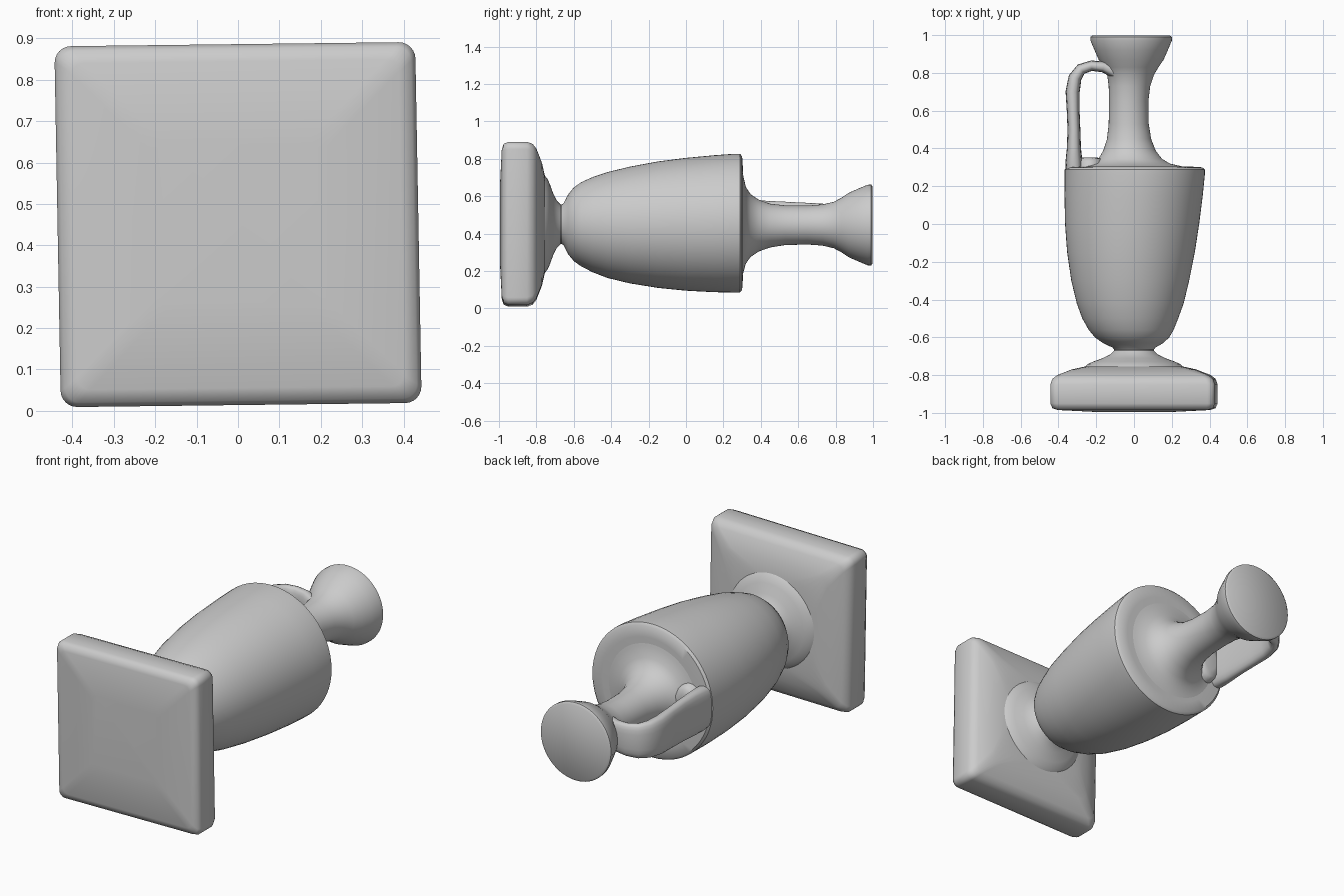
import bpy, bmesh, math
from mathutils import Vector

stone = bpy.data.materials.new("grey stone")
stone.diffuse_color = (0.6, 0.6, 0.6, 1)


def loft(name, rings, angle=40):
    """Skin a list of equal-length point rings and cap both ends."""
    bm = bmesh.new()
    loops = [[bm.verts.new(p) for p in ring] for ring in rings]
    n = len(loops[0])
    for a, b in zip(loops, loops[1:]):
        for i in range(n):
            bm.faces.new((a[i], a[(i + 1) % n], b[(i + 1) % n], b[i]))
    bm.faces.new(loops[0])
    bm.faces.new(loops[-1])
    bmesh.ops.recalc_face_normals(bm, faces=bm.faces)
    mesh = bpy.data.meshes.new(name)
    bm.to_mesh(mesh)
    bm.free()
    mesh.materials.append(stone)
    ob = bpy.data.objects.new(name, mesh)
    bpy.context.collection.objects.link(ob)
    bpy.context.view_layer.objects.active = ob
    ob.select_set(True)
    bpy.ops.object.shade_smooth_by_angle(angle=math.radians(angle))
    ob.select_set(False)
    return ob


def circle(y, r, cx=0.0, cz=0.45, n=64):
    return [(cx + r * math.cos(2 * math.pi * i / n), y,
             cz + r * math.sin(2 * math.pi * i / n)) for i in range(n)]


def rounded_square(y, half, corner, steps=6):
    pts = []
    for q in range(4):
        mid = math.pi / 4 + q * math.pi / 2
        sx, sz = math.copysign(1, math.cos(mid)), math.copysign(1, math.sin(mid))
        for k in range(steps + 1):
            a = (q + k / steps) * math.pi / 2
            x = sx * (half - corner) + corner * math.cos(a)
            z = sz * (half - corner) + corner * math.sin(a)
            # slight hand-cut skew of the block
            pts.append((x - 0.018 * z, y, 0.45 + z + 0.012 * x))
    return pts


# Square plinth with softened edges and a sloping upper face
loft("plinth", [rounded_square(*s) for s in (
    (-0.995, 0.20, 0.03), (-0.985, 0.395, 0.03), (-0.975, 0.425, 0.035),
    (-0.95, 0.436, 0.04), (-0.85, 0.436, 0.04), (-0.82, 0.425, 0.04),
    (-0.80, 0.40, 0.04), (-0.77, 0.325, 0.06), (-0.755, 0.26, 0.15),
    (-0.752, 0.20, 0.15))], 60)

# Round stepped foot
loft("foot", [circle(*s) for s in (
    (-0.80, 0.262), (-0.755, 0.26), (-0.742, 0.245), (-0.728, 0.215),
    (-0.71, 0.165), (-0.69, 0.125), (-0.67, 0.105), (-0.64, 0.105))])

# Ovoid body with a sharp shoulder
loft("body", [circle(*s) for s in (
    (-0.675, 0.098, 0.0, 0.45), (-0.655, 0.112, 0.0, 0.45),
    (-0.63, 0.16, -0.005, 0.45), (-0.60, 0.197, -0.01, 0.45),
    (-0.56, 0.225, -0.015, 0.45), (-0.50, 0.254, -0.02, 0.448),
    (-0.42, 0.283, -0.02, 0.446), (-0.30, 0.312, -0.02, 0.446),
    (-0.15, 0.338, -0.016, 0.448), (0.0, 0.355, -0.01, 0.45),
    (0.15, 0.366, -0.002, 0.453), (0.26, 0.371, 0.004, 0.456),
    (0.288, 0.371, 0.004, 0.456), (0.30, 0.358, 0.003, 0.456),
    (0.304, 0.30, 0.0, 0.455))])

# Waisted neck rising to a flared, closed mouth
loft("neck_and_mouth", [circle(*s) for s in (
    (0.295, 0.32, -0.005, 0.455), (0.306, 0.26, -0.01, 0.45),
    (0.32, 0.205, -0.015, 0.445), (0.345, 0.168, -0.02, 0.443),
    (0.39, 0.138, -0.024, 0.443), (0.45, 0.117, -0.026, 0.443),
    (0.53, 0.106, -0.028, 0.445), (0.65, 0.104, -0.028, 0.446),
    (0.73, 0.11, -0.024, 0.446), (0.79, 0.124, -0.018, 0.446),
    (0.83, 0.145, -0.015, 0.446), (0.87, 0.172, -0.015, 0.446),
    (0.92, 0.194, -0.015, 0.446), (0.97, 0.215, -0.015, 0.446),
    (0.99, 0.216, -0.015, 0.446), (0.998, 0.205, -0.015, 0.446))])

# Broad strap handle: (x, y, thickness, half width) along its curve
path = [(-0.09, 0.80, 0.07, 0.08), (-0.16, 0.832, 0.06, 0.085),
        (-0.225, 0.838, 0.055, 0.09), (-0.28, 0.82, 0.06, 0.095),
        (-0.312, 0.775, 0.07, 0.10), (-0.325, 0.70, 0.075, 0.105),
        (-0.322, 0.60, 0.068, 0.11), (-0.318, 0.50, 0.068, 0.115),
        (-0.318, 0.40, 0.075, 0.12), (-0.318, 0.33, 0.09, 0.12),
        (-0.315, 0.24, 0.09, 0.11)]
rings = []
for i, (x, y, t, w) in enumerate(path):
    a, b = path[max(i - 1, 0)], path[min(i + 1, len(path) - 1)]
    d = Vector((b[0] - a[0], b[1] - a[1])).normalized()
    ring = []
    for k in range(20):
        c, s = math.cos(k * math.pi / 10), math.sin(k * math.pi / 10)
        u = math.copysign(abs(c) ** 0.7, c) * t / 2
        v = math.copysign(abs(s) ** 0.7, s) * w
        ring.append((x - d.y * u, y + d.x * u, 0.457 + v))
    rings.append(ring)
loft("handle", rings, 60)

# Low weld where the handle meets the shoulder beside the neck
loft("handle_root", [[(-0.235 + r * 0.075 * math.cos(k * math.pi / 12), y,
                       0.455 + r * 0.11 * math.sin(k * math.pi / 12))
                      for k in range(24)]
                     for y, r in ((0.28, 1.1), (0.33, 1.0), (0.347, 0.85), (0.352, 0.5))], 60)
